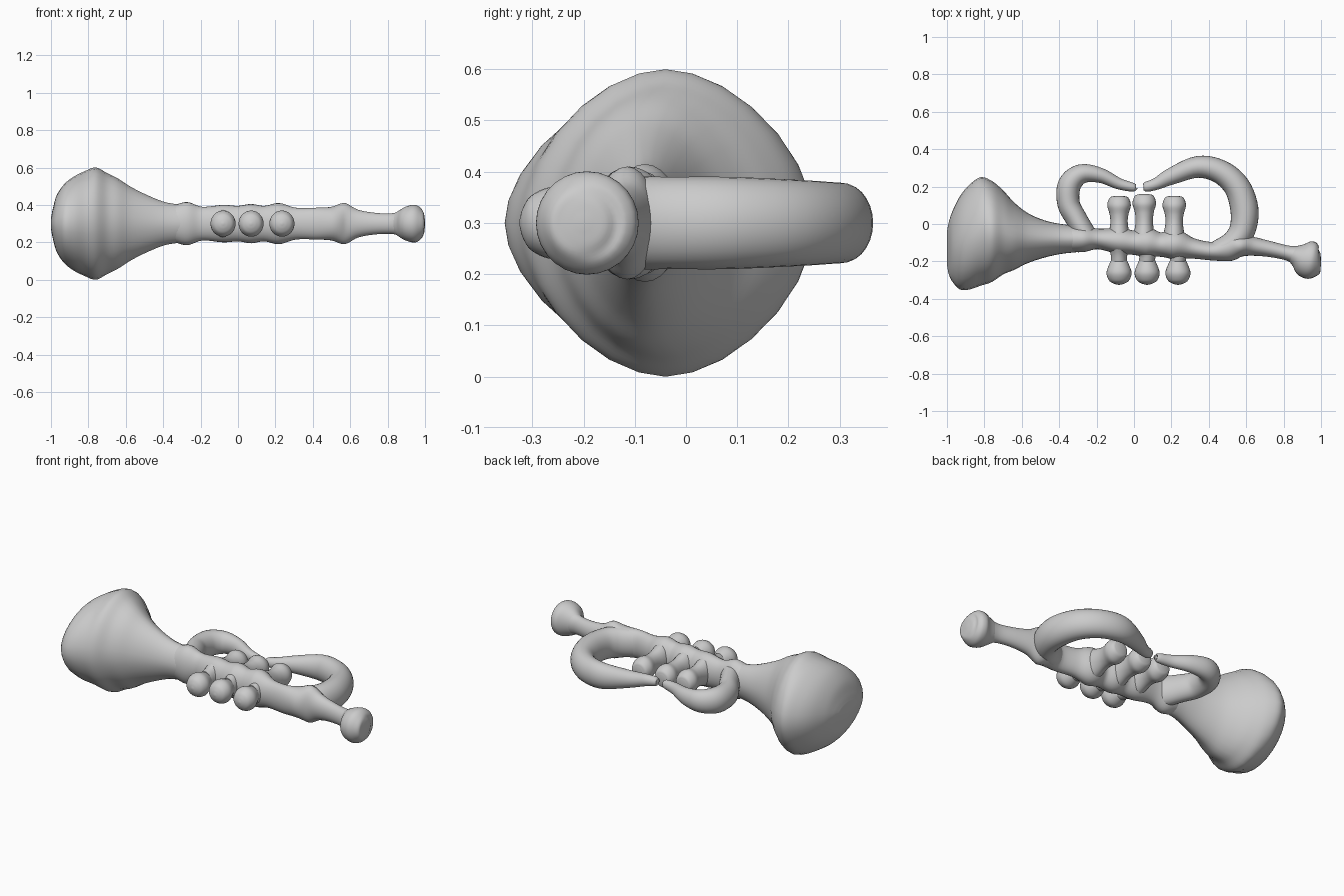
import bpy, bmesh, math
from mathutils import Vector

MID = 0.30      # height of the flat plane the horn lies in
SIDES = 28

cube = bpy.data.objects.get("Cube")
if cube:
    bpy.data.objects.remove(cube, do_unlink=True)

metal = bpy.data.materials.new("plain_grey")
metal.use_nodes = True
colour = (0.6, 0.6, 0.6, 1)
metal.diffuse_color = colour
metal.node_tree.nodes["Principled BSDF"].inputs["Base Color"].default_value = colour


def spline(points, steps):
    """Catmull-Rom samples through the stations."""
    pts = [Vector(p) for p in points]
    pts = [pts[0] * 2 - pts[1]] + pts + [pts[-1] * 2 - pts[-2]]
    out = []
    for a, b, c, d in zip(pts, pts[1:], pts[2:], pts[3:]):
        for i in range(steps):
            t = i / steps
            out.append((b * 2 + (c - a) * t + (a * 2 - b * 5 + c * 4 - d) * t * t
                        + (b * 3 - a - c * 3 + d) * t ** 3) / 2)
    return out + [pts[-2]]


def loft(name, stations, steps=5, across=None, power=1.0):
    """Skin oval rings; each station is (x, y, half width, half height)."""
    rows = spline(stations, steps)
    bm = bmesh.new()
    rings = []
    for i, row in enumerate(rows):
        before, after = rows[max(i - 1, 0)], rows[min(i + 1, len(rows) - 1)]
        side = across or Vector((before.y - after.y, after.x - before.x)).normalized()
        ring = []
        for k in range(SIDES):
            a = math.tau * k / SIDES
            c, s = math.cos(a), math.sin(a)
            u = math.copysign(abs(c) ** power, c) * max(row[2], 0.004)
            v = math.copysign(abs(s) ** power, s) * max(row[3], 0.004)
            ring.append(bm.verts.new((row.x + side.x * u, row.y + side.y * u, MID + v)))
        rings.append(ring)
    for r, q in zip(rings, rings[1:]):
        for k in range(SIDES):
            n = (k + 1) % SIDES
            bm.faces.new((r[k], r[n], q[n], q[k]))
    bm.faces.new(rings[0])
    bm.faces.new(rings[-1])
    bmesh.ops.recalc_face_normals(bm, faces=bm.faces)
    mesh = bpy.data.meshes.new(name)
    bm.to_mesh(mesh)
    bm.free()
    mesh.materials.append(metal)
    obj = bpy.data.objects.new(name, mesh)
    bpy.context.collection.objects.link(obj)
    bpy.ops.object.select_all(action='DESELECT')
    obj.select_set(True)
    bpy.context.view_layer.objects.active = obj
    bpy.ops.object.shade_smooth_by_angle(angle=math.radians(40))


# Flared bell, closed with a domed mouth
loft("bell", [
    (-1, -.13, .09, .03), (-.99, -.13, .14, .08), (-.97, -.12, .19, .15),
    (-.93, -.1, .25, .21), (-.88, -.07, .28, .25), (-.82, -.04, .29, .28),
    (-.76, -.04, .27, .3), (-.7, -.045, .225, .27), (-.64, -.065, .18, .24),
    (-.57, -.075, .135, .195), (-.48, -.08, .1, .15), (-.39, -.08, .08, .115),
    (-.3, -.08, .07, .1)], across=Vector((0, 1)), power=1.1)

# Straight body tube with swellings where other parts meet it
loft("body_tube", [
    (-.34, -.08, .07, .1), (-.27, -.08, .07, .115), (-.19, -.08, .055, .09),
    (-.08, -.09, .07, .1), (0, -.1, .065, .095), (.07, -.1, .08, .105),
    (.14, -.11, .065, .095), (.22, -.11, .08, .11), (.31, -.13, .055, .085),
    (.42, -.145, .05, .085), (.5, -.13, .07, .09), (.57, -.115, .06, .11),
    (.64, -.12, .05, .075), (.73, -.135, .042, .058), (.82, -.155, .04, .055),
    (.88, -.17, .055, .07)])

# Cup-shaped mouthpiece
loft("mouthpiece", [
    (.84, -.16, .04, .055), (.87, -.17, .06, .075), (.91, -.185, .095, .095),
    (.95, -.195, .1, .1), (.98, -.2, .08, .08), (.995, -.2, .05, .05),
    (1, -.2, .01, .01)])

# Curled tubes above the body, tapering to free ends
loft("front_loop", [
    (.05, .195, .005, .005), (.06, .197, .025, .025), (.12, .215, .032, .035),
    (.2, .255, .045, .05), (.34, .305, .058, .075), (.46, .28, .064, .08),
    (.55, .2, .07, .085), (.59, .08, .075, .09), (.58, -.03, .07, .09),
    (.53, -.1, .065, .09), (.44, -.14, .05, .08)])
loft("rear_loop", [
    (.01, .193, .005, .005), (0, .195, .022, .025), (-.08, .215, .03, .035),
    (-.18, .26, .04, .05), (-.28, .268, .052, .065), (-.345, .21, .062, .075),
    (-.35, .11, .06, .075), (-.31, .03, .058, .08), (-.26, -.06, .06, .09)])

# Three valves, each a capped stem above and a round button below
for label, top, bottom, height in (("rear", -.08, -.08, .15),
                                   ("middle", .055, .07, .16),
                                   ("front", .215, .235, .15)):
    loft(label + "_valve_stem", [
        (top, height, .025, .025), (top, height - .01, .05, .05),
        (top, height - .05, .063, .07), (top, height - .1, .05, .062),
        (top, 0, .047, .065), (top, -.09, .06, .09),
        (bottom, -.16, .045, .065), (bottom, -.2, .042, .055)])
    loft(label + "_valve_button", [
        (bottom, -.18, .035, .04), (bottom, -.21, .05, .055),
        (bottom, -.26, .067, .07), (bottom, -.3, .055, .055),
        (bottom, -.318, .03, .03), (bottom, -.325, .005, .005)])
